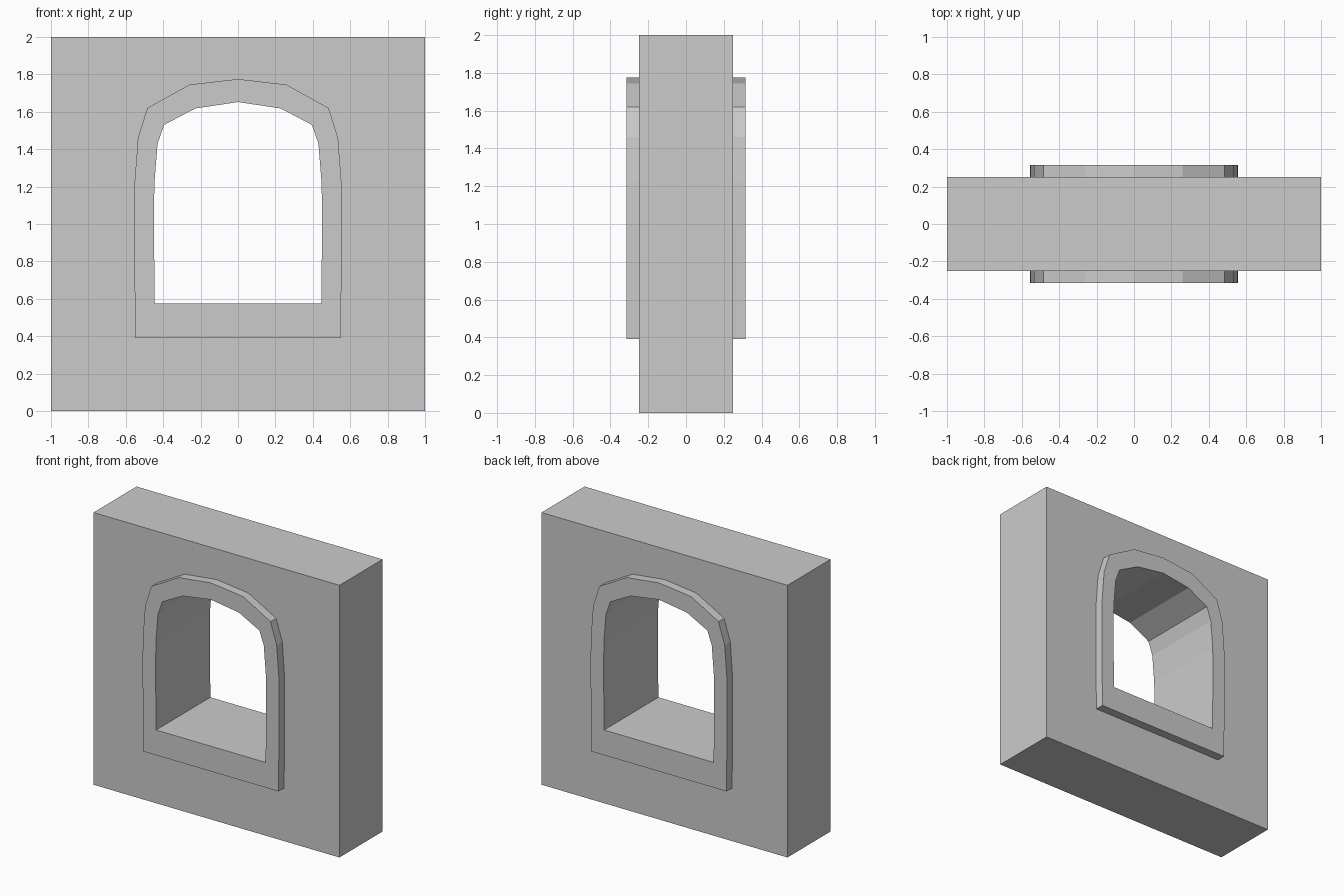
import bpy, bmesh

if "Cube" in bpy.data.objects:
    bpy.data.objects.remove(bpy.data.objects["Cube"])

# Right half of each arch outline, bottom to crown (x, z)
OUTER = [(0.55, 0.39), (0.555, 1.0), (0.553, 1.22), (0.535, 1.46),
         (0.485, 1.62), (0.26, 1.745), (0, 1.775)]
INNER = [(0.445, 0.575), (0.45, 1.0), (0.447, 1.22), (0.43, 1.43),
         (0.395, 1.53), (0.228, 1.618), (0, 1.652)]
WALL = [(1, 0), (1, 2)]


def prism(name, half, depth):
    """Mirror a half outline in x and extrude it symmetrically along y."""
    outline = half + [(-x, z) for x, z in reversed(half) if x > 0]
    bm = bmesh.new()
    face = bm.faces.new([bm.verts.new((x, -depth, z)) for x, z in outline])
    ext = bmesh.ops.extrude_face_region(bm, geom=[face], use_keep_orig=True)
    verts = [g for g in ext["geom"] if isinstance(g, bmesh.types.BMVert)]
    bmesh.ops.translate(bm, verts=verts, vec=(0, 2 * depth, 0))
    bmesh.ops.recalc_face_normals(bm, faces=bm.faces)
    mesh = bpy.data.meshes.new(name)
    bm.to_mesh(mesh)
    bm.free()
    obj = bpy.data.objects.new(name, mesh)
    bpy.context.collection.objects.link(obj)
    return obj


def combine(target, tool, operation):
    mod = target.modifiers.new(tool.name, 'BOOLEAN')
    mod.operation = operation
    mod.solver = 'EXACT'
    mod.object = tool
    bpy.context.view_layer.objects.active = target
    bpy.ops.object.modifier_apply(modifier=mod.name)
    bpy.data.objects.remove(tool)


# Wall block with a raised surround on both faces
wall = prism("window_wall", WALL, 0.25)
combine(wall, prism("window_surround", OUTER, 0.315), 'UNION')

# Arched opening through the wall
combine(wall, prism("window_opening", INNER, 0.5), 'DIFFERENCE')
